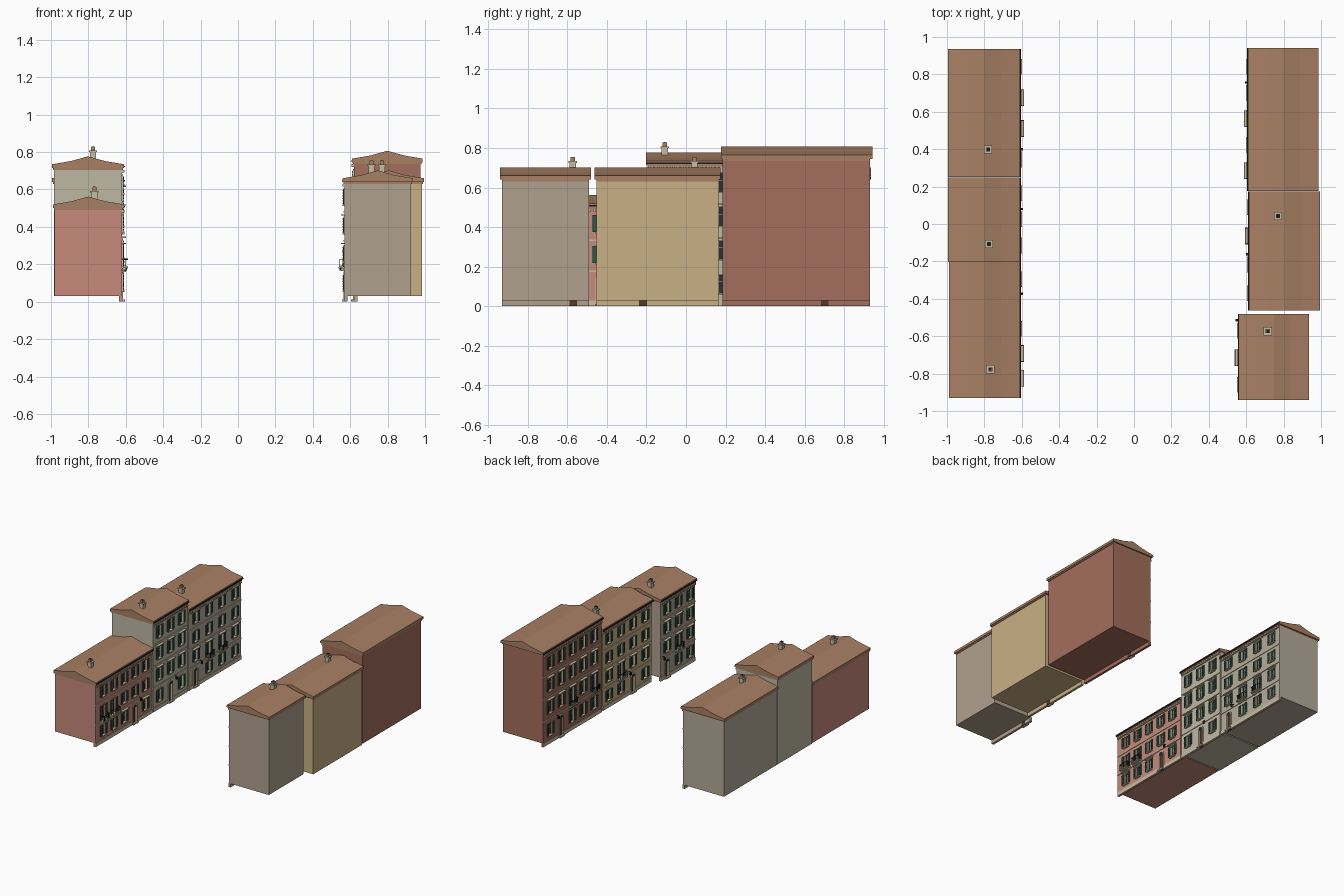
import bpy, bmesh, math

if "Cube" in bpy.data.objects:
    bpy.data.objects.remove(bpy.data.objects["Cube"])

def lin(c):
    return tuple((v / 12.92 if v < .04 else ((v + .055) / 1.055) ** 2.4) for v in c) + (1,)

def material(name, rgb):
    m = bpy.data.materials.new(name)
    m.diffuse_color = lin(rgb)
    m.use_nodes = True
    m.node_tree.nodes["Principled BSDF"].inputs["Base Color"].default_value = m.diffuse_color
    return m

ROOF = material("roof tile", (.66, .50, .39))
STONE = material("trim stone", (.78, .74, .64))
GREEN = material("shutter green", (.17, .34, .28))
GLASS = material("window glass", (.16, .19, .21))
IRON = material("iron", (.10, .10, .11))
WOOD = material("door wood", (.33, .22, .15))
FACES = [(0, 1, 3, 2), (4, 6, 7, 5), (0, 4, 5, 1), (2, 3, 7, 6), (0, 2, 6, 4), (1, 5, 7, 3)]


class House:
    """Collects the parts of one house; d is the distance out from the facade."""
    def __init__(self, name, front, side):
        self.name, self.front, self.side, self.parts = name, front, side, {}

    def bm(self, part, mat):
        if part not in self.parts:
            self.parts[part] = (bmesh.new(), mat)
        return self.parts[part][0]

    def box(self, part, mat, d0, d1, y0, y1, z0, z1):
        bm = self.bm(part, mat)
        vs = [bm.verts.new((self.front + self.side * d, y, z))
              for d in (d0, d1) for y in (y0, y1) for z in (z0, z1)]
        for f in FACES:
            bm.faces.new([vs[i] for i in f])

    def prism(self, part, mat, pts, axis, a, b):
        # profile in (d,z) swept along y, or in (y,z) swept along d
        bm = self.bm(part, mat)
        rings = []
        for t in (a, b):
            rings.append([bm.verts.new((self.front + self.side * (p if axis == 'y' else t),
                                        t if axis == 'y' else p, z)) for p, z in pts])
        n = len(pts)
        bm.faces.new(rings[0])
        bm.faces.new(rings[1][::-1])
        for i in range(n):
            bm.faces.new((rings[0][i], rings[1][i], rings[1][(i + 1) % n], rings[0][(i + 1) % n]))

    def finish(self):
        for part, (bm, mat) in self.parts.items():
            bmesh.ops.recalc_face_normals(bm, faces=bm.faces)
            me = bpy.data.meshes.new(self.name + "_" + part)
            bm.to_mesh(me)
            bm.free()
            me.materials.append(mat)
            bpy.context.collection.objects.link(bpy.data.objects.new(me.name, me))


def window(h, y, z0, z1, w, hood):
    h.box("glass", GLASS, -.0145, -.012, y - w, y + w, z0, z1)
    # casement bars
    h.box("frames", STONE, -.012, -.009, y - .002, y + .002, z0, z1)
    h.box("frames", STONE, -.012, -.009, y - w, y + w, z0 + (z1 - z0) * .6, z0 + (z1 - z0) * .6 + .003)
    # stone surround and sill
    for s in (-1, 1):
        a, b = sorted((y + s * w, y + s * (w + .006)))
        h.box("surrounds", STONE, -.002, .004, a, b, z0, z1)
    h.box("surrounds", STONE, -.002, .005, y - w - .006, y + w + .006, z1, z1 + .008)
    h.box("sills", STONE, -.002, .012, y - w - .01, y + w + .01, z0 - .008, z0)
    if hood:
        h.box("hoods", STONE, -.002, .02, y - .042, y + .042, z1 + .012, z1 + .019)
    # open shutters with slats
    for s in (-1, 1):
        a, b = sorted((y + s * (w + .003), y + s * (w + .025)))
        h.box("shutters", GREEN, .004, .008, a, b, z0, z1)
        for k in range(6):
            zz = z0 + (z1 - z0) * (k + .5) / 6
            h.box("shutters", GREEN, .008, .0105, a + .003, b - .003, zz - .003, zz + .003)


def balcony(h, y, z):
    h.box("balcony_slabs", STONE, 0, .032, y - .045, y + .045, z - .008, z)
    for s in (-1, 1):
        h.box("balcony_slabs", STONE, 0, .02, y + s * .032 - .004, y + s * .032 + .004, z - .02, z - .008)
        e = y + s * .042
        h.box("railings", IRON, 0, .031, e - .0015, e + .0015, z + .038, z + .042)
        for d in (.008, .018):
            h.box("railings", IRON, d, d + .002, e - .001, e + .001, z, z + .04)
    h.box("railings", IRON, .028, .031, y - .043, y + .043, z + .038, z + .042)
    for k in range(9):
        yy = y - .042 + .0105 * k
        h.box("railings", IRON, .0285, .0305, yy - .001, yy + .001, z, z + .04)


def door(h, y, z1, w):
    h.box("doors", WOOD, -.0145, -.010, y - w, y + w, 0, z1)
    for s in (-1, 1):
        a, b = sorted((y + s * w, y + s * (w + .009)))
        h.box("surrounds", STONE, -.002, .006, a, b, 0, z1)
    # arched head with a fanlight
    arc = [(math.cos(math.pi * i / 8), math.sin(math.pi * i / 8)) for i in range(9)]
    h.prism("surrounds", STONE, [(y + c * (w + .009), z1 + s * (w + .009)) for c, s in arc], 'd', -.002, .006)
    h.prism("glass", GLASS, [(y + c * w, z1 + s * w) for c, s in arc], 'd', .005, .007)
    h.box("steps", STONE, 0, .015, y - w - .012, y + w + .012, 0, .012)


def house(name, rgb, front, back, y0, y1, H, n, cols, doors, balconies, chimney=None,
          over=(.01, .01), hoods=(1,)):
    side = 1 if front < 0 else -1
    h = House(name, front, side)
    wall = material(name + " plaster", rgb)
    D = -abs(back - front)
    h.box("walls", wall, D, -.015, y0, y1, .03, H)
    # facade with real openings: piers, then spandrels between windows
    w, fh = .02, (H - .02) / n
    bands = [(.02 + fh * i + fh * .27, .02 + fh * i + fh * .81) for i in range(n)]
    edges = [y0] + [v for c in cols for v in (c - w, c + w)] + [y1]
    for i in range(0, len(edges), 2):
        h.box("facade", wall, -.015, 0, edges[i], edges[i + 1], 0, H)
    for ci, c in enumerate(cols):
        z = 0
        for i, (a, b) in enumerate(bands):
            if i == 0 and ci in doors:
                a, b = 0, b - .012
                door(h, c, b, w)
            else:
                if i == 1 and ci in balconies:
                    a = .02 + fh + .012
                    balcony(h, c, a)
                window(h, c, a, b, w, i in hoods)
                h.box("facade", wall, -.015, 0, c - w, c + w, z, a)
            z = b
        h.box("facade", wall, -.015, 0, c - w, c + w, z, H)
    # string courses, plinth, eaves dentils
    for i in range(1, n):
        zz = .02 + fh * i
        h.box("string_courses", STONE, -.001, .005, y0, y1, zz - .003, zz + .004)
    solid = [y0] + [v for i in doors for v in (cols[i] - w - .009, cols[i] + w + .009)] + [y1]
    for i in range(0, len(solid), 2):
        h.box("plinth", STONE, -.001, .004, solid[i], solid[i + 1], 0, .03)
    k = int((y1 - y0) / .022)
    for i in range(k):
        yy = y0 + (i + .5) * (y1 - y0) / k
        h.box("dentils", STONE, -.001, .012, yy - .005, yy + .005, H - .014, H)
    # eaves board, gable roof and ridge
    a, b = y0 - over[0], y1 + over[1]
    h.box("eaves", ROOF, D - .005, .006, y0, y1, H, H + .012)
    e, m = .01, D / 2
    h.prism("roof", ROOF, [(D - e, H + .010), (e, H + .010), (e, H + .03), (m / 2, H + .047),
                           (m, H + .072), (m * 1.5, H + .047), (D - e, H + .03)], 'y', a, b)
    # gutter along the street
    h.box("gutter", IRON, e, e + .005, a, b, H + .014, H + .021)
    if chimney:
        cx, cy = abs(chimney[0] - front), chimney[1]
        z = H + .055
        for r, za, zb in ((.016, z, z + .04), (.022, z + .04, z + .048)):
            h.box("chimney", STONE, -cx - r, -cx + r, cy - r, cy + r, za, zb)
        h.box("chimney_pot", ROOF, -cx - .011, -cx + .011, cy - .011, cy + .011, z + .048, z + .068)
        h.box("chimney_top", IRON, -cx - .007, -cx + .007, cy - .007, cy + .007, z + .068, z + .07)
    # wall lamp beside the first door
    if doors:
        ly = cols[doors[0]] + .055
        h.box("lamp", IRON, 0, .022, ly - .0015, ly + .0015, .19, .193)
        h.box("lamp", IRON, .014, .026, ly - .006, ly + .006, .168, .188)
    h.finish()


def spread(a, b, n):
    return [a + (b - a) * i / (n - 1) for i in range(n)]


# left row
house("left_front", (.78, .54, .48), -.62, -.98, -.925, -.205, .49, 3,
      spread(-.825, -.295, 5), [3], [0, 1], (-.768, -.777), (.005, .004), (0,))
house("left_middle", (.75, .72, .64), -.62, -.985, -.195, .245, .705, 4,
      spread(-.115, .165, 3), [1], [], (-.775, -.107), (.008, .004), (1, 2))
house("left_back", (.71, .67, .60), -.62, -.985, .255, .925, .63, 4,
      spread(.345, .84, 4), [0], [1, 2], (-.78, .398), (.005, .01), (1, 3))
# right row
house("right_front", (.69, .63, .56), .57, .925, -.93, -.49, .63, 4,
      spread(-.86, -.57, 3), [2], [1], (.715, -.573), hoods=(1, 2))
house("right_middle", (.79, .69, .52), .625, .985, -.452, .165, .63, 4,
      spread(-.37, .09, 4), [1], [2], (.77, .043), hoods=(1,))
house("right_back", (.64, .43, .36), .62, .977, .185, .93, .735, 4,
      spread(.285, .84, 5), [3], [0, 2], None, (.008, .012), (1, 2))
